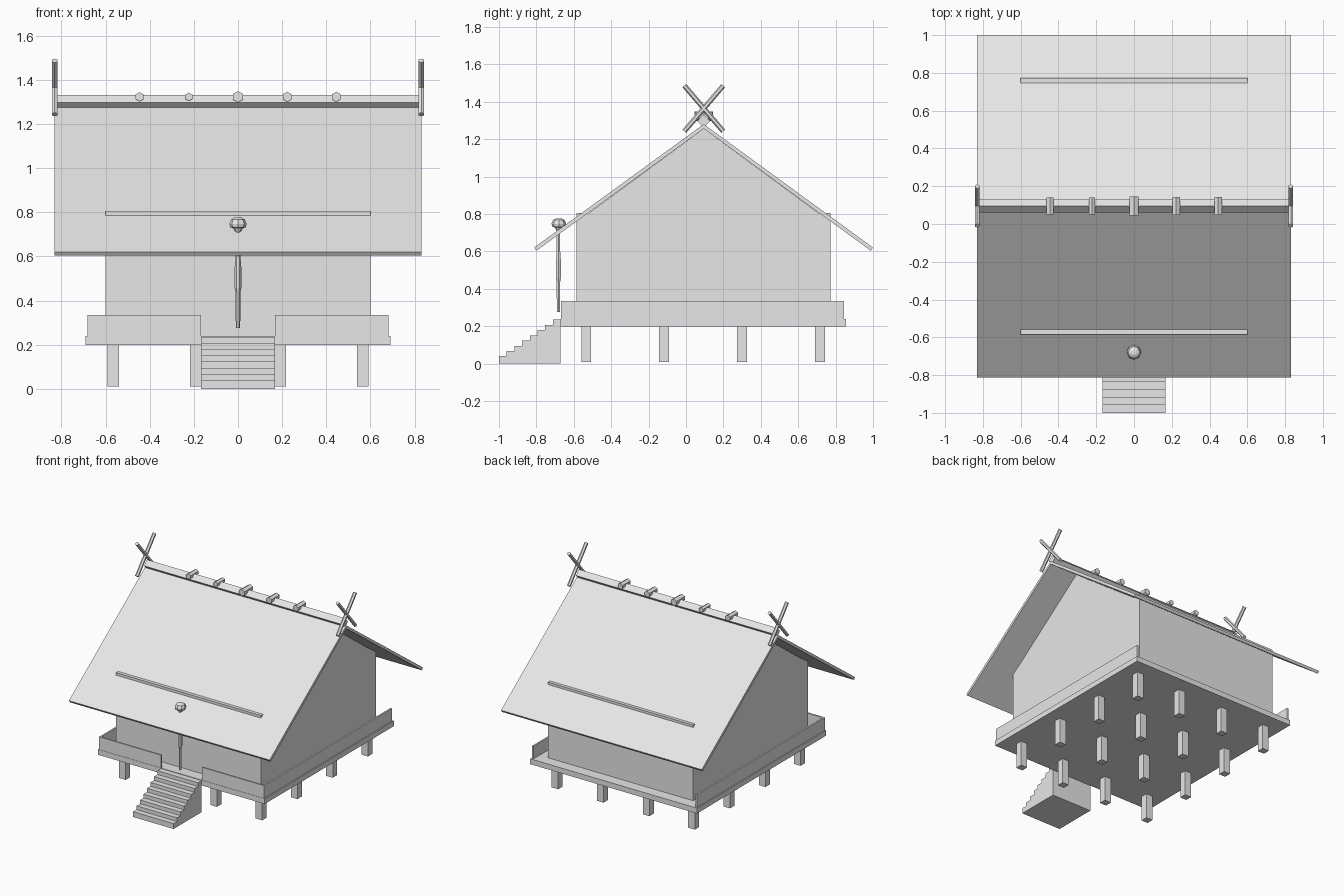
import bpy, bmesh, math
from mathutils import Vector

cube = bpy.data.objects.get("Cube")
if cube:
    bpy.data.objects.remove(cube, do_unlink=True)

grey = bpy.data.materials.new("plain_grey")
grey.use_nodes = True
grey.diffuse_color = (0.8, 0.8, 0.8, 1)
grey.node_tree.nodes["Principled BSDF"].inputs["Base Color"].default_value = (0.8, 0.8, 0.8, 1)


def finish(name, bm):
    bmesh.ops.recalc_face_normals(bm, faces=bm.faces)
    mesh = bpy.data.meshes.new(name)
    bm.to_mesh(mesh)
    bm.free()
    mesh.materials.append(grey)
    obj = bpy.data.objects.new(name, mesh)
    bpy.context.collection.objects.link(obj)
    return obj


def box(name, x0, x1, y0, y1, z0, z1):
    bm = bmesh.new()
    bmesh.ops.create_cube(bm, size=1)
    for v in bm.verts:
        v.co = ((x0 + x1) / 2 + v.co.x * (x1 - x0),
                (y0 + y1) / 2 + v.co.y * (y1 - y0),
                (z0 + z1) / 2 + v.co.z * (z1 - z0))
    return finish(name, bm)


def side_prism(name, profile, half_width):
    """Extrude a (y, z) profile along x, centred."""
    bm = bmesh.new()
    face = bm.faces.new([bm.verts.new((-half_width, y, z)) for y, z in profile])
    new = bmesh.ops.extrude_face_region(bm, geom=[face])["geom"]
    bmesh.ops.translate(bm, vec=(2 * half_width, 0, 0),
                        verts=[g for g in new if isinstance(g, bmesh.types.BMVert)])
    return finish(name, bm)


def bar(name, start, end, radius, sides=6, turn=0):
    """Straight pole between two points; turn spins it about its own axis."""
    start, end = Vector(start), Vector(end)
    axis = end - start
    bm = bmesh.new()
    bmesh.ops.create_cone(bm, cap_ends=True, segments=sides, radius1=radius,
                          radius2=radius, depth=axis.length)
    spin = axis.to_track_quat('Z', 'Y').to_matrix().to_4x4()
    for v in bm.verts:
        c, s = math.cos(turn), math.sin(turn)
        v.co = (v.co.x * c - v.co.y * s, v.co.x * s + v.co.y * c, v.co.z)
    bm.transform(spin)
    bmesh.ops.translate(bm, vec=(start + end) / 2, verts=bm.verts)
    return finish(name, bm)


def lathe(name, profile, y, sides=8):
    """Turn an (r, z) profile about a vertical axis at x = 0."""
    bm = bmesh.new()
    rings = [[bm.verts.new((r * math.cos(math.tau * i / sides),
                            y + r * math.sin(math.tau * i / sides), z))
              for i in range(sides)] for r, z in profile]
    for a, b in zip(rings, rings[1:]):
        for i in range(sides):
            j = (i + 1) % sides
            bm.faces.new((a[i], a[j], b[j], b[i]))
    bm.faces.new(rings[0])
    bm.faces.new(rings[-1])
    return finish(name, bm)


RIDGE_Y = 0.095

# Stilts under the floor
for x in (-0.565, -0.19, 0.19, 0.565):
    for y in (-0.533, -0.118, 0.3, 0.716):
        box("stilt", x - 0.027, x + 0.027, y - 0.026, y + 0.026, 0.01, 0.205)

# Floor deck and low parapets, open at the back and at the stairs
box("deck", -0.69, 0.69, -0.67, 0.855, 0.2, 0.24)
for side, s in (("right", -1), ("left", 1)):
    xs = sorted((s * 0.67, s * 0.682))
    box(side + "_parapet", *xs, -0.668, 0.845, 0.235, 0.335)
    xs = sorted((s * 0.168, s * 0.67))
    box(side + "_front_parapet", *xs, -0.668, -0.656, 0.235, 0.335)

# Stairs
steps = 8
stairs = [(-0.67, 0), (-1.0, 0)]
for i in range(steps):
    z = 0.04 + 0.028 * i
    stairs += [(-1.0 + 0.0412 * i, z), (-1.0 + 0.0412 * (i + 1), z)]
stairs[-1] = (-0.67, stairs[-1][1])
side_prism("stairs", stairs, 0.168)

# Walls and gable
box("walls", -0.6, 0.6, -0.585, 0.772, 0.23, 0.805)
side_prism("gable", [(-0.52, 0.805), (0.71, 0.805), (RIDGE_Y, 1.257)], 0.6)

# Thin pitched roof
side_prism("roof", [(-0.812, 0.621), (RIDGE_Y, 1.281), (1.0, 0.621),
                    (0.988, 0.604), (RIDGE_Y, 1.257), (-0.8, 0.604)], 0.83)

# Ridge beam, set on its edge
r = 0.034
side_prism("ridge_beam", [(RIDGE_Y - r, 1.298), (RIDGE_Y, 1.298 + r),
                          (RIDGE_Y + r, 1.298), (RIDGE_Y, 1.298 - r)], 0.82)

# Short logs across the ridge
for x, r in ((-0.445, 0.021), (-0.223, 0.019), (0, 0.026), (0.223, 0.023), (0.445, 0.023)):
    h = 0.03 + r * 0.75
    bar("ridge_log", (x, RIDGE_Y - h, 1.323), (x, RIDGE_Y + h, 1.323), r)

# Crossed finials at both ends of the ridge
for x in (-0.83, 0.83):
    for s in (-1, 1):
        bar("crossed_finial", (x, RIDGE_Y - s * 0.104, 1.243),
            (x, RIDGE_Y + s * 0.104, 1.487), 0.0135)

# Bell with its hanging rope
lathe("bell", [(0.014, 0.713), (0.02, 0.728), (0.035, 0.732), (0.039, 0.748),
               (0.031, 0.768), (0.014, 0.777)], -0.68)
lathe("bell_rope", [(0.010, 0.277), (0.011, 0.44), (0.015, 0.455), (0.015, 0.55),
                    (0.011, 0.6), (0.011, 0.72)], -0.682, 6)
